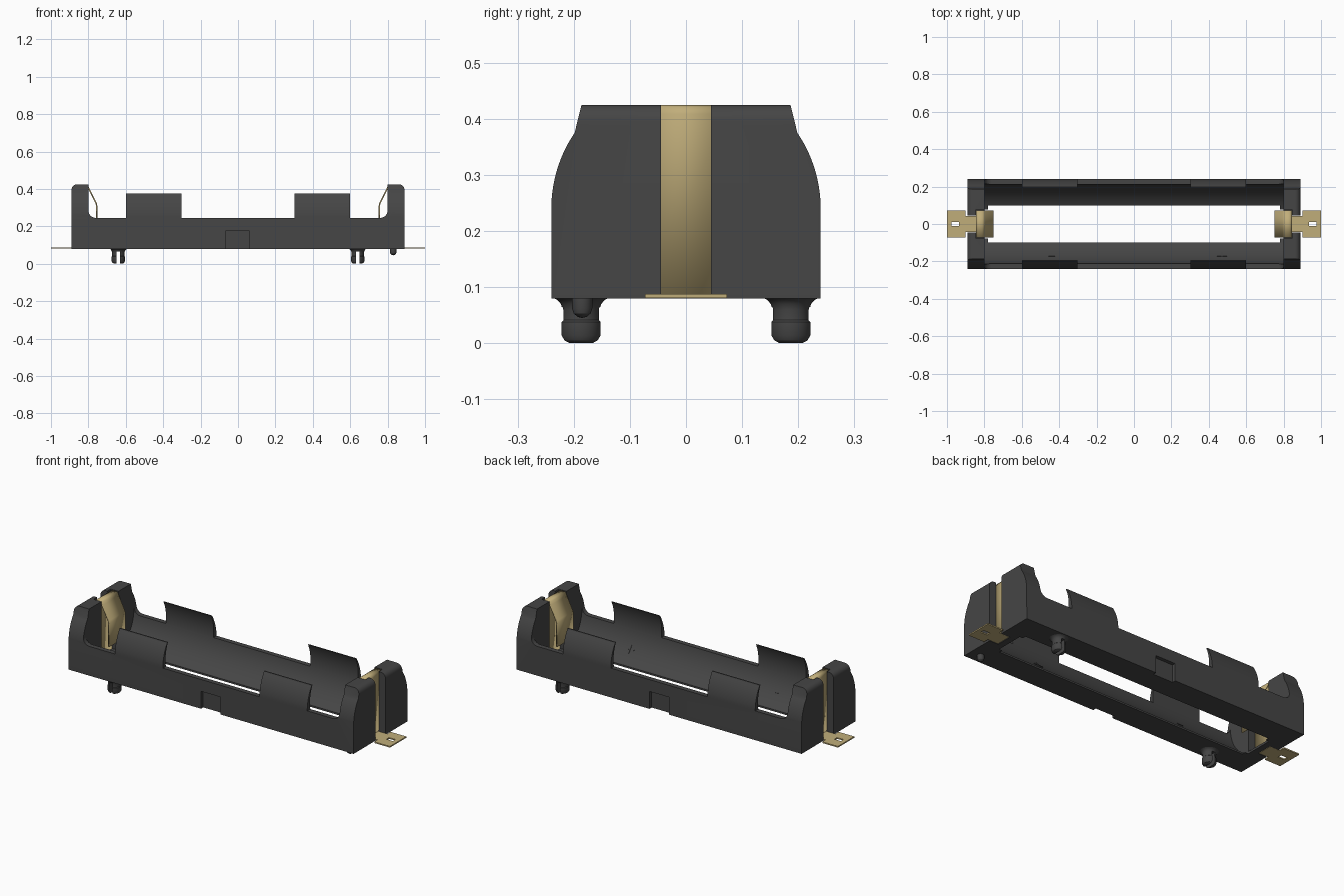
import bpy, bmesh, math
from mathutils import Vector

cube = bpy.data.objects.get("Cube")
if cube:
    bpy.data.objects.remove(cube, do_unlink=True)


def material(name, rgb):
    m = bpy.data.materials.new(name)
    m.use_nodes = True
    m.diffuse_color = (*rgb, 1)
    bsdf = next(n for n in m.node_tree.nodes if n.type == 'BSDF_PRINCIPLED')
    bsdf.inputs["Base Color"].default_value = (*rgb, 1)
    return m


PLASTIC = material("black plastic", (0.06, 0.06, 0.06))
BRASS = material("pale brass", (0.53, 0.42, 0.195))


def make(name, bm, mat):
    bmesh.ops.recalc_face_normals(bm, faces=bm.faces[:])
    me = bpy.data.meshes.new(name)
    bm.to_mesh(me)
    bm.free()
    ob = bpy.data.objects.new(name, me)
    bpy.context.collection.objects.link(ob)
    me.materials.append(mat)
    return ob


def prism(name, pts, axis, lo, hi, mat=PLASTIC):
    """Extrude a 2D outline along the x, y or z axis."""
    place = {'x': lambda p, t: (t, p[0], p[1]),
             'y': lambda p, t: (p[0], t, p[1]),
             'z': lambda p, t: (p[0], p[1], t)}[axis]
    bm = bmesh.new()
    face = bm.faces.new([bm.verts.new(place(p, lo)) for p in pts])
    ext = bmesh.ops.extrude_face_region(bm, geom=[face])
    step = Vector(place((0, 0), hi - lo))
    bmesh.ops.translate(bm, vec=step, verts=[v for v in ext["geom"] if isinstance(v, bmesh.types.BMVert)])
    return make(name, bm, mat)


def box(name, x0, x1, y0, y1, z0, z1, mat=PLASTIC):
    return prism(name, [(x0, y0), (x1, y0), (x1, y1), (x0, y1)], 'z', z0, z1, mat)


def arc(cx, cz, r, a0, a1, n):
    return [(cx + r * math.cos(math.radians(a0 + (a1 - a0) * i / n)),
             cz + r * math.sin(math.radians(a0 + (a1 - a0) * i / n))) for i in range(n + 1)]


def activate(ob):
    bpy.ops.object.select_all(action='DESELECT')
    ob.select_set(True)
    bpy.context.view_layer.objects.active = ob


def boolean(ob, cutter, op='DIFFERENCE'):
    cutter.hide_render = True
    mod = ob.modifiers.new("cut", 'BOOLEAN')
    mod.operation, mod.object, mod.solver = op, cutter, 'EXACT'
    activate(ob)
    bpy.ops.object.modifier_apply(modifier=mod.name)
    bpy.data.objects.remove(cutter, do_unlink=True)


def smooth(ob):
    activate(ob)
    bpy.ops.object.shade_smooth_by_angle(angle=math.radians(30))


# Holder body: long side outline crossed with the rounded end outline
half = [(0, 0.245), (0.302, 0.245), (0.302, 0.375), (0.60, 0.375), (0.60, 0.245)]
half += arc(0.76, 0.285, 0.04, -90, 0, 8)
half += [(0.80, 0.425)] + arc(0.86, 0.395, 0.03, 90, 0, 6) + [(0.89, 0.08)]
side = half[1:] + [(-x, z) for x, z in reversed(half[1:])]
body = prism("holder_body", side, 'y', -0.3, 0.3)

end = [(0.24, 0.0)] + arc(0, 0.24, 0.24, 4, 34.2, 12) + [(0.185, 0.43)]
end += [(-y, z) for y, z in reversed(end)]
boolean(body, prism("end_cutter", end, 'x', -1.0, 1.0), 'INTERSECT')

# Round trough for the cell and the open floor
boolean(body, prism("trough_cutter", arc(0, 0.28, 0.215, 0, 357, 119), 'x', -0.80, 0.80))
boolean(body, box("floor_cutter", -0.78, 0.78, -0.10, 0.10, 0.0, 0.2))

# Contact slots at each end, a wide pocket inside and a narrow gap outside
for s in (-1, 1):
    xs = sorted((s * 0.79, s * 0.848))
    boolean(body, box("pocket_cutter", *xs, -0.076, 0.076, 0.092, 0.5))
    xs = sorted((s * 0.835, s * 0.95))
    boolean(body, box("slot_cutter", *xs, -0.045, 0.045, 0.0, 0.5))
    ys = sorted((s * 0.22, s * 0.3))
    boolean(body, box("notch_cutter", -0.063, 0.06, *ys, 0.0, 0.178))
smooth(body)

# Split mounting pegs on opposite corners, and one locating pin
def lathe(name, profile, x, y):
    bm = bmesh.new()
    vs = [bm.verts.new((r, 0, z)) for r, z in profile]
    es = [bm.edges.new(p) for p in zip(vs, vs[1:])]
    bmesh.ops.spin(bm, geom=vs + es, cent=(0, 0, 0), axis=(0, 0, 1),
                   angle=2 * math.pi, steps=32, use_duplicate=False)
    bmesh.ops.remove_doubles(bm, verts=bm.verts[:], dist=1e-5)
    bmesh.ops.translate(bm, vec=(x, y, 0), verts=bm.verts[:])
    return make(name, bm, PLASTIC)


peg = [(0, 0), (0.022, 0), (0.031, 0.005), (0.036, 0.014), (0.036, 0.038), (0.033, 0.041),
       (0.033, 0.06), (0.036, 0.070), (0.042, 0.077), (0.049, 0.0805), (0.049, 0.084), (0, 0.084)]
for s, label in ((-1, "front"), (1, "back")):
    ob = lathe(label + "_mounting_peg", peg, s * 0.64, s * 0.187)
    boolean(ob, box("slit_cutter", s * 0.64 - 0.009, s * 0.64 + 0.009,
                    s * 0.187 - 0.08, s * 0.187 + 0.08, -0.05, 0.065))
    smooth(ob)
pin = [(0, 0.045), (0.008, 0.047), (0.015, 0.053), (0.018, 0.062), (0.018, 0.084), (0, 0.084)]
smooth(lathe("locating_pin", pin, 0.83, -0.185))

# Brass contacts: bent spring strip plus a solder tab with a hole
path = [(0.842, 0.086), (0.842, 0.408), (0.838, 0.418), (0.830, 0.421), (0.812, 0.421),
        (0.804, 0.416), (0.798, 0.402), (0.759, 0.325), (0.756, 0.312), (0.756, 0.18)]
tab = [(0.838, -0.043), (0.902, -0.043), (0.902, -0.073), (1.0, -0.073),
       (1.0, 0.073), (0.902, 0.073), (0.902, 0.043), (0.838, 0.043)]
for s, label in ((-1, "right"), (1, "left")):
    bm = bmesh.new()
    rows = [[bm.verts.new((s * x, y, z)) for y in (-0.073, 0.073)] for x, z in path]
    for a, b in zip(rows, rows[1:]):
        bm.faces.new((a[0], a[1], b[1], b[0]))
    spring = make(label + "_contact_spring", bm, BRASS)
    mod = spring.modifiers.new("thickness", 'SOLIDIFY')
    mod.thickness, mod.offset = 0.007, 0
    smooth(spring)
    plate = prism(label + "_solder_tab", [(s * x, y) for x, y in tab], 'z', 0.081, 0.088, BRASS)
    xs = sorted((s * 0.935, s * 0.975))
    boolean(plate, box("hole_cutter", *xs, -0.012, 0.012, 0.0, 0.2))

# Raised polarity marks on the trough floor
def mark(name, x, length, width):
    ob = box(name, -length / 2, length / 2, -width / 2, width / 2, -0.002, 0.003)
    ob.location = (x, -0.172, 0.151)
    ob.rotation_euler.x = -math.atan2(0.172, 0.129)


mark("minus_mark", -0.44, 0.035, 0.007)
mark("plus_mark_bar", 0.47, 0.055, 0.007)
mark("plus_mark_stem", 0.47, 0.007, 0.055)
